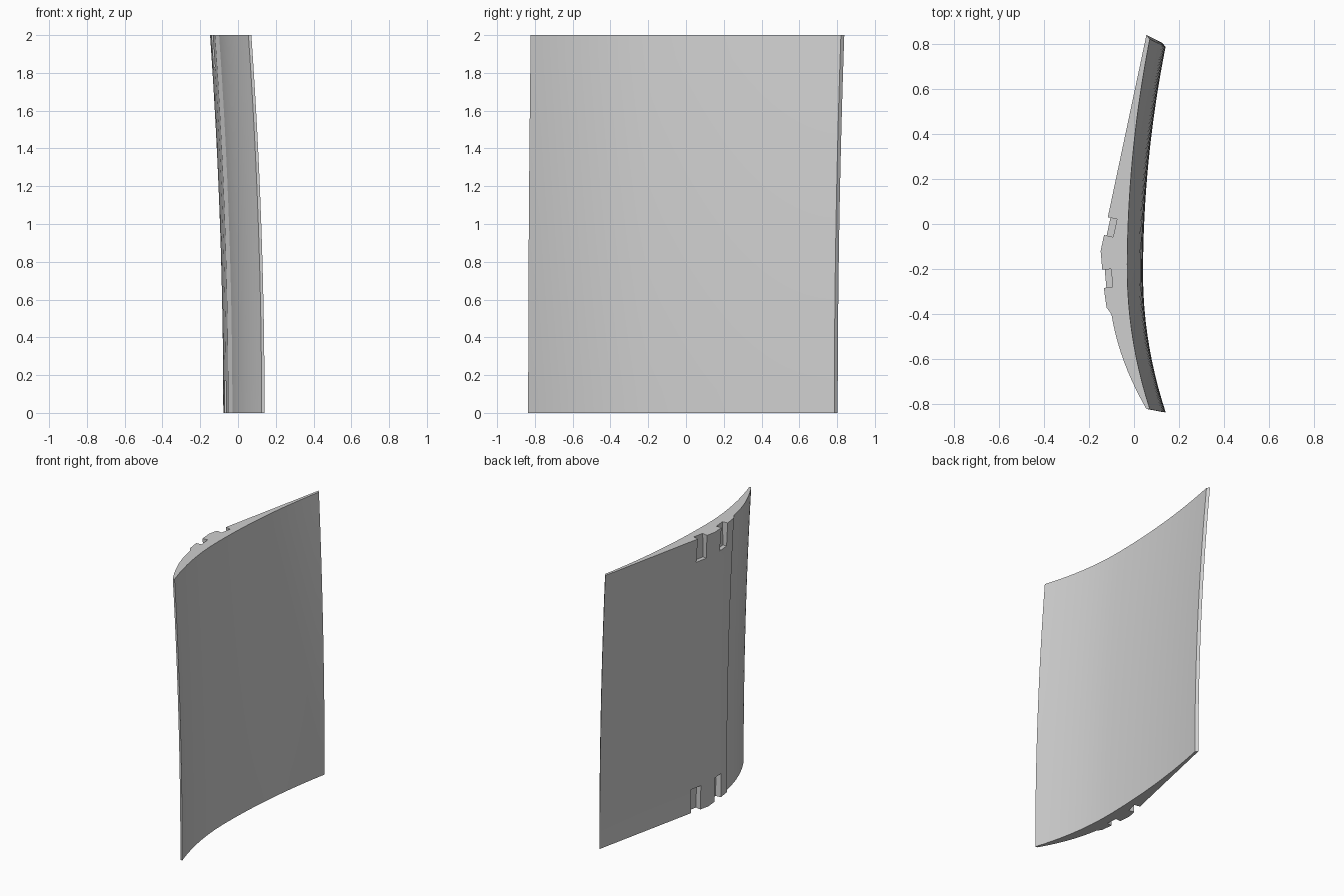
import bpy
import bmesh
from mathutils import Matrix, Vector

if "Cube" in bpy.data.objects:
    bpy.data.objects.remove(bpy.data.objects["Cube"], do_unlink=True)

grey = bpy.data.materials.new("plain grey")
grey.use_nodes = True
colour = (0.62, 0.62, 0.62, 1)
grey.diffuse_color = colour
grey.node_tree.nodes["Principled BSDF"].inputs["Base Color"].default_value = colour

HEIGHT, LEVELS, STEPS = 2.0, 16, 28


def drift(z):
    """Share of the sideways curve present at a height, none at the top."""
    return 1 - (z / HEIGHT) ** 2


def place(x, y, z):
    d = drift(z)
    return Vector((x + 0.07 * d, y - d * (0.024 + 0.013 * y), z))


def inner_x(y):
    """Hollow side, two half parabolas meeting at the lowest point."""
    reach = 1.02 if y > -0.2 else 0.62
    return -0.03 + 0.1 * ((y + 0.2) / reach) ** 2


# Plan outline of the panel at the top
outline = [(0.055, 0.838), (-0.148, -0.12), (-0.133, -0.29), (-0.122, -0.37), (-0.1, -0.4)]
for i in range(1, 11):
    t = i / 10
    outline.append((-0.1 + 0.155 * t - 0.088 * t * (1 - t), -0.4 - 0.42 * t))
for i in range(STEPS + 1):
    y = -0.822 + 1.642 * i / STEPS
    outline.append((inner_x(y), y))

# Curved panel, lofted through the outline
bm = bmesh.new()
rings = [[bm.verts.new(place(x, y, HEIGHT * k / LEVELS)) for x, y in outline]
         for k in range(LEVELS + 1)]
n = len(outline)
for low, high in zip(rings, rings[1:]):
    for i in range(n):
        j = (i + 1) % n
        bm.faces.new((low[i], low[j], high[j], high[i]))
bm.faces.new(rings[0][::-1])
bm.faces.new(rings[-1])
bmesh.ops.recalc_face_normals(bm, faces=bm.faces)
mesh = bpy.data.meshes.new("curved_panel")
bm.to_mesh(mesh)
bm.free()
mesh.materials.append(grey)
panel = bpy.data.objects.new("curved_panel", mesh)
bpy.context.collection.objects.link(panel)
bpy.context.view_layer.objects.active = panel
panel.select_set(True)


def cut_pocket(x, y, turn, end):
    """Cut a pocket open at the back and at the top or bottom end."""
    depth, width, tall = 0.2, 0.075, 0.17
    sign = 1 if end else -1
    cutter_bm = bmesh.new()
    bmesh.ops.create_cube(cutter_bm, size=1)
    for v in cutter_bm.verts:
        at_ledge = v.co.z * sign < 0
        v.co.x = (v.co.x - 0.5) * depth
        v.co.y *= width * (1.2 if at_ledge else 1)
        v.co.z = sign * (-tall if at_ledge else 0.1)
    spot = place(x, y, HEIGHT * end)
    bmesh.ops.transform(cutter_bm, verts=cutter_bm.verts,
                        matrix=Matrix.Translation(spot) @ Matrix.Rotation(turn, 4, 'Z'))
    data = bpy.data.meshes.new("pocket_cutter")
    cutter_bm.to_mesh(data)
    cutter_bm.free()
    data.materials.append(grey)
    cutter = bpy.data.objects.new("pocket_cutter", data)
    cutter.hide_render = True
    bpy.context.collection.objects.link(cutter)
    mod = panel.modifiers.new("pocket", 'BOOLEAN')
    mod.operation = 'DIFFERENCE'
    mod.solver = 'EXACT'
    mod.object = cutter
    bpy.ops.object.modifier_apply(modifier=mod.name)
    bpy.data.objects.remove(cutter, do_unlink=True)


# Two pockets at each end
for end in (0, 1):
    cut_pocket(-0.084, -0.018, -0.21, end)
    cut_pocket(-0.098, -0.24, 0.08, end)

bpy.ops.object.shade_smooth_by_angle(angle=0.35)
